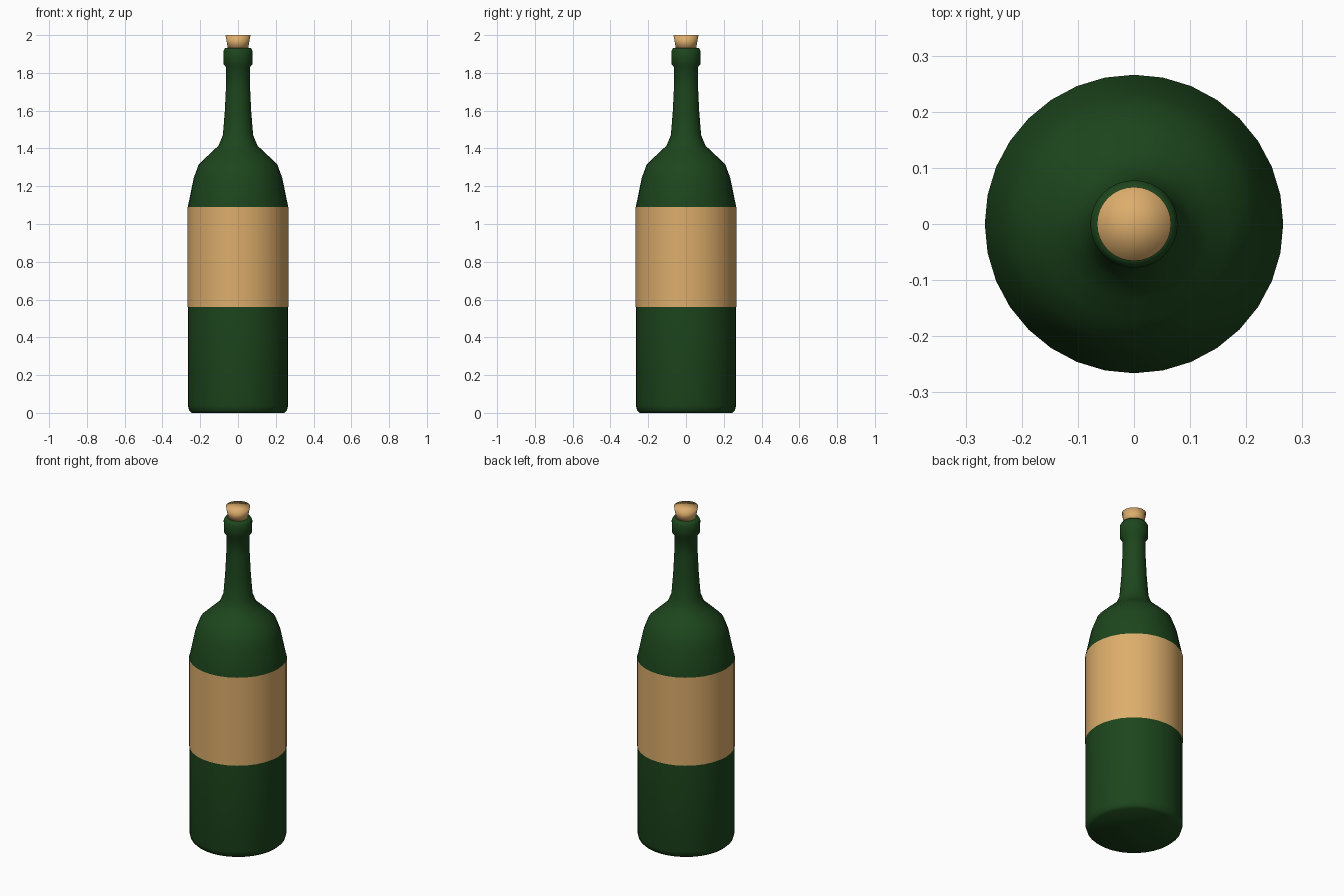
import bpy, bmesh
from math import cos, sin, tau

if "Cube" in bpy.data.objects:
    bpy.data.objects.remove(bpy.data.objects["Cube"])

SEGMENTS = 32


def material(name, color):
    mat = bpy.data.materials.new(name)
    mat.diffuse_color = (*color, 1)
    mat.use_nodes = True
    mat.node_tree.nodes["Principled BSDF"].inputs["Base Color"].default_value = mat.diffuse_color
    return mat


def lathe(name, profile, mat, bottom=False, top=False):
    """Revolve (radius, z) points around z, with optional end caps."""
    bm = bmesh.new()
    rings = [[bm.verts.new((r * cos(tau * i / SEGMENTS), r * sin(tau * i / SEGMENTS), z))
              for i in range(SEGMENTS)] for r, z in profile]
    for low, high in zip(rings, rings[1:]):
        for i in range(SEGMENTS):
            j = (i + 1) % SEGMENTS
            bm.faces.new((low[i], low[j], high[j], high[i]))
    if bottom:
        bm.faces.new(rings[0][::-1])
    if top:
        centre = bm.verts.new((0, 0, profile[-1][1]))
        for i in range(SEGMENTS):
            bm.faces.new((rings[-1][i], rings[-1][(i + 1) % SEGMENTS], centre))
    for face in bm.faces:
        face.smooth = True
    mesh = bpy.data.meshes.new(name)
    bm.to_mesh(mesh)
    bm.free()
    mesh.materials.append(mat)
    obj = bpy.data.objects.new(name, mesh)
    bpy.context.collection.objects.link(obj)
    return obj


green = material("green_glass", (0.012, 0.06, 0.012))
tan = material("tan", (0.72, 0.42, 0.15))

# Glass bottle: base, body, shoulder, neck and lip
lathe("bottle", [
    (0.245, 0), (0.258, 0.012), (0.266, 0.04), (0.266, 0.56), (0.266, 1.09),
    (0.234, 1.245), (0.208, 1.315), (0.17, 1.352), (0.135, 1.385),
    (0.103, 1.415), (0.08, 1.47), (0.07, 1.595), (0.064, 1.72), (0.063, 1.83),
    (0.077, 1.847), (0.078, 1.915), (0.068, 1.933), (0.05, 1.933),
], green, bottom=True, top=True)

# Paper label wrapped around the body
lathe("label", [(0.2675, 0.56), (0.2675, 1.09)], tan)

# Tapered cork
lathe("cork", [(0.053, 1.925), (0.066, 2.0)], tan, bottom=True, top=True)
